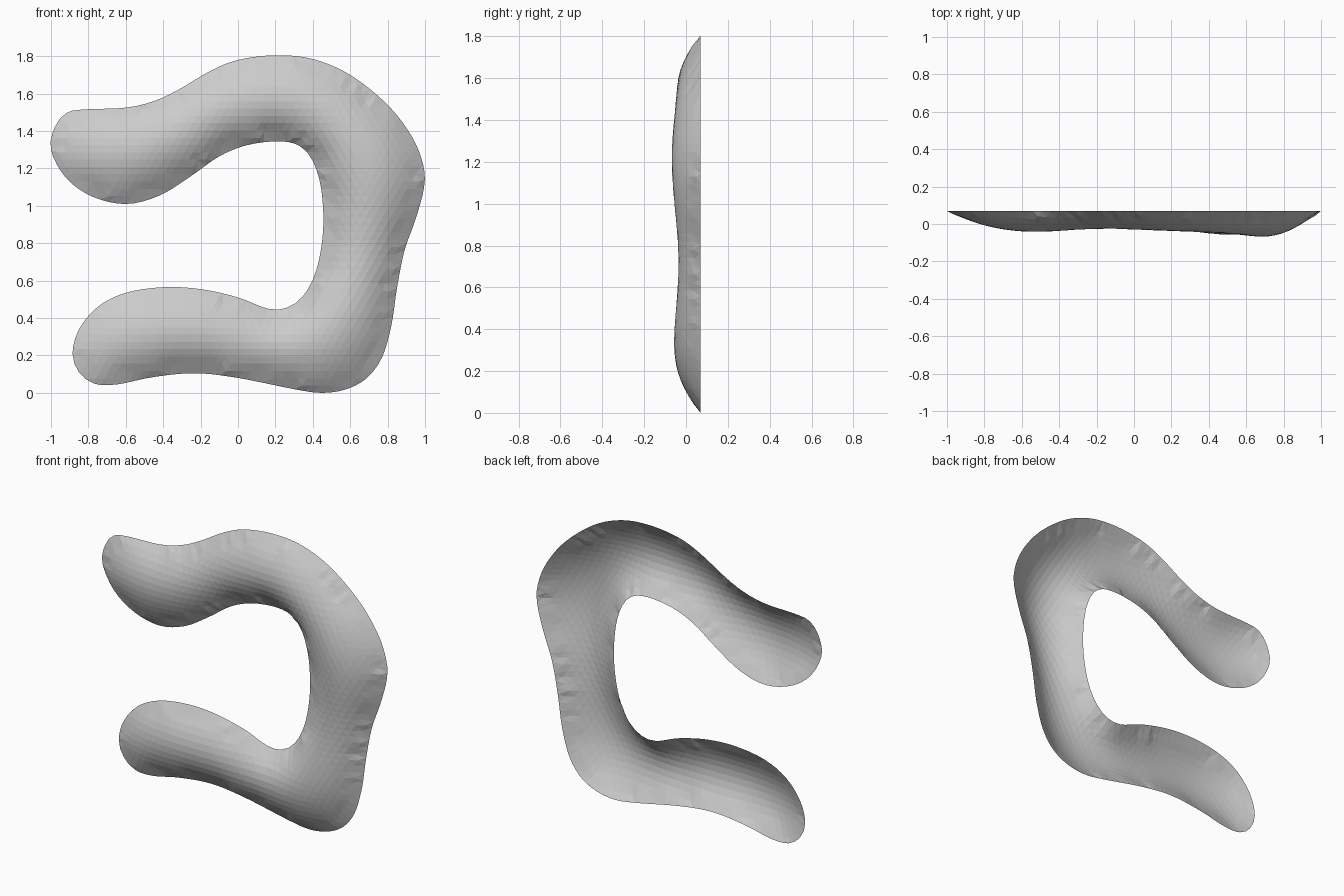
import bpy, bmesh
from mathutils import Vector
from mathutils.geometry import delaunay_2d_cdt, intersect_point_line

if "Cube" in bpy.data.objects:
    bpy.data.objects.remove(bpy.data.objects["Cube"])

STEP = 0.045           # mesh spacing
BACK, DEPTH = 0.07, 0.137

# Front outline (x, z), clockwise from the upper left tip
OUTLINE = [
    (-1, 1.30), (-.98, 1.42), (-.92, 1.495), (-.83, 1.515), (-.6, 1.525), (-.45, 1.56),
    (-.32, 1.62), (-.15, 1.72), (0, 1.78), (.2, 1.805), (.4, 1.785), (.6, 1.70),
    (.8, 1.54), (.93, 1.37), (.99, 1.22), (.995, 1.10), (.95, .93), (.89, .76),
    (.85, .56), (.82, .36), (.77, .19), (.69, .08), (.58, .02), (.45, 0),
    (.3, .02), (0, .08), (-.23, .105), (-.45, .085), (-.65, .045), (-.77, .05),
    (-.85, .11), (-.885, .21), (-.85, .34), (-.75, .46), (-.6, .535), (-.4, .565),
    (-.2, .555), (0, .51), (.16, .45), (.26, .455), (.35, .52), (.42, .66),
    (.455, .87), (.445, 1.09), (.40, 1.24), (.33, 1.32), (.22, 1.345), (.05, 1.325),
    (-.1, 1.265), (-.25, 1.16), (-.42, 1.055), (-.6, 1.01), (-.78, 1.05), (-.92, 1.15)]


def smooth_loop(pts):
    """Closed Catmull-Rom curve through the points, near-even spacing."""
    p = [Vector(q) for q in pts]
    n, out = len(p), []
    for i in range(n):
        a, b, c, d = p[i - 1], p[i], p[(i + 1) % n], p[(i + 2) % n]
        k = max(2, round((c - b).length / STEP))
        for j in range(k):
            t = j / k
            out.append(0.5 * (2 * b + (c - a) * t + (2 * a - 5 * b + 4 * c - d) * t * t
                              + (3 * b - a - 3 * c + d) * t ** 3))
    return out


def inside(q, loop):
    hit = False
    for a, b in zip(loop, loop[1:] + loop[:1]):
        if (a.y > q.y) != (b.y > q.y) and q.x < a.x + (q.y - a.y) * (b.x - a.x) / (b.y - a.y):
            hit = not hit
    return hit


def edge_distance(q, loop):
    return min((q - v).length for v in loop)


# Fill the outline with a triangular lattice
loop = smooth_loop(OUTLINE)
n = len(loop)
points = list(loop)
row = STEP * 0.866
for r in range(int(1.85 / row)):
    for c in range(int(2.1 / STEP)):
        q = Vector((-1.03 + (c + 0.5 * (r % 2)) * STEP, r * row))
        if inside(q, loop) and edge_distance(q, loop) > 0.65 * STEP:
            points.append(q)
edges = [(i, (i + 1) % n) for i in range(n)]
verts, _, faces, *_ = delaunay_2d_cdt(points, edges, [], 1, 1e-5)

bm = bmesh.new()
bv = [bm.verts.new((v.x, 0, v.y)) for v in verts]
for f in faces:
    bm.faces.new([bv[i] for i in f])
bmesh.ops.delete(bm, geom=[v for v in bm.verts if not v.link_faces], context='VERTS')
bm.verts.index_update()

# Inflate like a pressed membrane: pinned rim, parabolic cross-section
height = [0.0] * len(bm.verts)
cells = []
for v in bm.verts:
    if not v.is_boundary:
        nb = [e.other_vert(v).index for e in v.link_edges]
        load = sum(e.calc_length() ** 2 for e in v.link_edges) / len(nb)
        cells.append((v.index, nb, load))
for _ in range(350):
    for i, nb, load in cells:
        height[i] = sum(height[j] for j in nb) / len(nb) + load
top = max(height)
for v in bm.verts:
    v.co.y = BACK - DEPTH * height[v.index] / top

# Face the open-backed shell forward
bm.normal_update()
if sum(f.normal.y for f in bm.faces) > 0:
    bmesh.ops.reverse_faces(bm, faces=bm.faces[:])
me = bpy.data.meshes.new("curved_shell")
bm.to_mesh(me)
bm.free()
bpy.context.collection.objects.link(bpy.data.objects.new("curved_shell", me))
